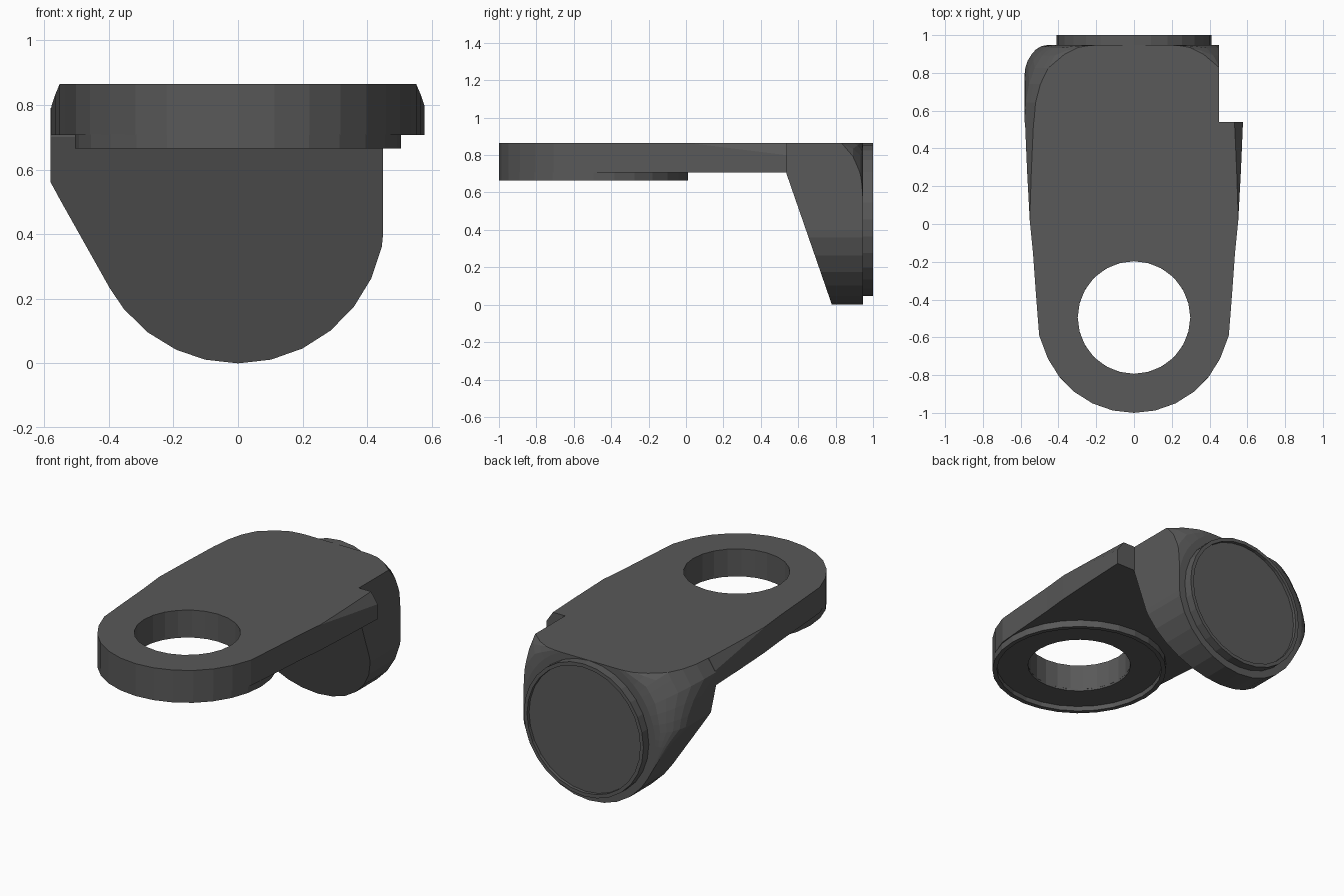
import bpy, bmesh, math
from mathutils import Vector

if "Cube" in bpy.data.objects:
    bpy.data.objects.remove(bpy.data.objects["Cube"])

gray = bpy.data.materials.new("dark gray")
gray.diffuse_color = (0.1, 0.1, 0.1, 1)
gray.use_nodes = True
gray.node_tree.nodes["Principled BSDF"].inputs["Base Color"].default_value = gray.diffuse_color


def finish(bm, name):
    bmesh.ops.remove_doubles(bm, verts=bm.verts[:], dist=1e-5)
    bmesh.ops.recalc_face_normals(bm, faces=bm.faces[:])
    me = bpy.data.meshes.new(name)
    bm.to_mesh(me)
    bm.free()
    ob = bpy.data.objects.new(name, me)
    bpy.context.collection.objects.link(ob)
    me.materials.append(gray)
    return ob


def loft(bm, rings, caps=True):
    vs = [[bm.verts.new(p) for p in r] for r in rings]
    n = len(vs[0])
    for a, b in zip(vs, vs[1:]):
        for i in range(n):
            bm.faces.new((a[i], a[(i + 1) % n], b[(i + 1) % n], b[i]))
    if caps:
        bm.faces.new(vs[0])
        bm.faces.new(vs[-1])


def lathe(profile, place, n):
    bm = bmesh.new()
    rings = [[place(r * math.cos(2 * math.pi * i / n), r * math.sin(2 * math.pi * i / n), h)
              for i in range(n)] for r, h in profile]
    loft(bm, rings, caps=False)
    return bm


# plate: outline with a top edge chamfer that widens towards the back
HY = -0.495
side = [(0.502, -0.59, 0), (0.517, -0.4, 0), (0.535, -0.15, 0), (0.552, 0.02, 0),
        (0.566, 0.28, 0.5), (0.577, 0.54, 1)]
arc = [(0.505 * math.sin(a), HY - 0.505 * math.cos(a), 0)
       for a in [math.radians(d) for d in range(-65, 66, 13)]]
outline = [(-x, y, c) for x, y, c in reversed(side)] + arc + side
sign = lambda x: 1 if x > 0 else -1
bm = bmesh.new()
loft(bm, [[(x, y, 0.707) for x, y, c in outline],
          [(x, y, 0.864 - 0.065 * c) for x, y, c in outline],
          [(x - sign(x) * 0.045 * c, y, 0.865) for x, y, c in outline]])
plate = finish(bm, "plate")

# hole through the plate
bm = bmesh.new()
loft(bm, [[(0.298 * math.cos(i * math.pi / 12), HY + 0.298 * math.sin(i * math.pi / 12), z)
           for i in range(24)] for z in (0.5, 0.86, 1.0)])
cutter = finish(bm, "hole_cutter")
cutter.hide_render = True
cutter.hide_viewport = True
mod = plate.modifiers.new("hole", "BOOLEAN")
mod.object = cutter
mod.solver = "EXACT"

# ring boss under the plate with a shallow recess
prof = [(0.298, 0.71), (0.298, 0.695), (0.478, 0.695), (0.478, 0.665), (0.505, 0.665), (0.505, 0.71)]
finish(lathe(prof, lambda a, b, h: (a, HY + b, h), 28), "ring_boss")

# back disc with a thin raised rim
CZ, R = 0.455, 0.455
prof = [(0.409, 0.94), (0.409, 1.0), (0.387, 1.0), (0.387, 0.98), (0.0, 0.98)]
finish(lathe(prof, lambda a, b, h: (a, h, CZ + b), 28), "back_disc")


# lobe: round back face flowing into a wider shouldered outline
def shoulder(deg):
    a = math.radians(deg)
    u = Vector((abs(math.cos(a)), math.sin(a)))
    if deg <= 0 or deg > 209:
        return R
    planes = [((1, 0), 0.58), ((0, 1), R), ((0.832, 0.555), 0.6685), ((0.872, -0.49), R)]
    return max(R, min(d / u.dot(n) for n, d in planes if u.dot(n) > 1e-4))


half = [5, 10.3, 16, 23, 30, 34, 37.7, 42, 48, 55, 65, 78]
angles = list(range(-90, -11, 13)) + [0] + half + [90] + [180 - d for d in reversed(half)]
angles += [180, 190, 200, 209, 219, 232, 245, 257]
rings = []
for k in range(8):
    f = k / 6 * math.pi / 2
    ring = []
    for d in angles:
        gap = shoulder(d) - R
        depth = min(9 * gap * gap, 0.41)
        s, y = (1, 0.4) if k == 7 else (math.sin(f), 0.947 - depth * (1 - math.cos(f)))
        r = R + gap * s
        ring.append((r * math.cos(math.radians(d)), y, CZ + r * math.sin(math.radians(d))))
    rings.append(ring)
bm = bmesh.new()
loft(bm, rings)
bmesh.ops.remove_doubles(bm, verts=bm.verts[:], dist=1e-5)
# trim flat: top, right side, front, slanted underside
for co, no in [((0, 0, 0.865), (0, 0, 1)), ((0.449, 0, 0), (1, 0, 0)),
               ((0, 0.537, 0), (0, -1, 0)), ((0, 0.535, 0.707), (0, -0.707, -0.245))]:
    bmesh.ops.bisect_plane(bm, geom=bm.verts[:] + bm.edges[:] + bm.faces[:], dist=1e-5,
                           plane_co=co, plane_no=no, clear_outer=True)
    bmesh.ops.holes_fill(bm, edges=[e for e in bm.edges if e.is_boundary], sides=0)
finish(bm, "lobe")
